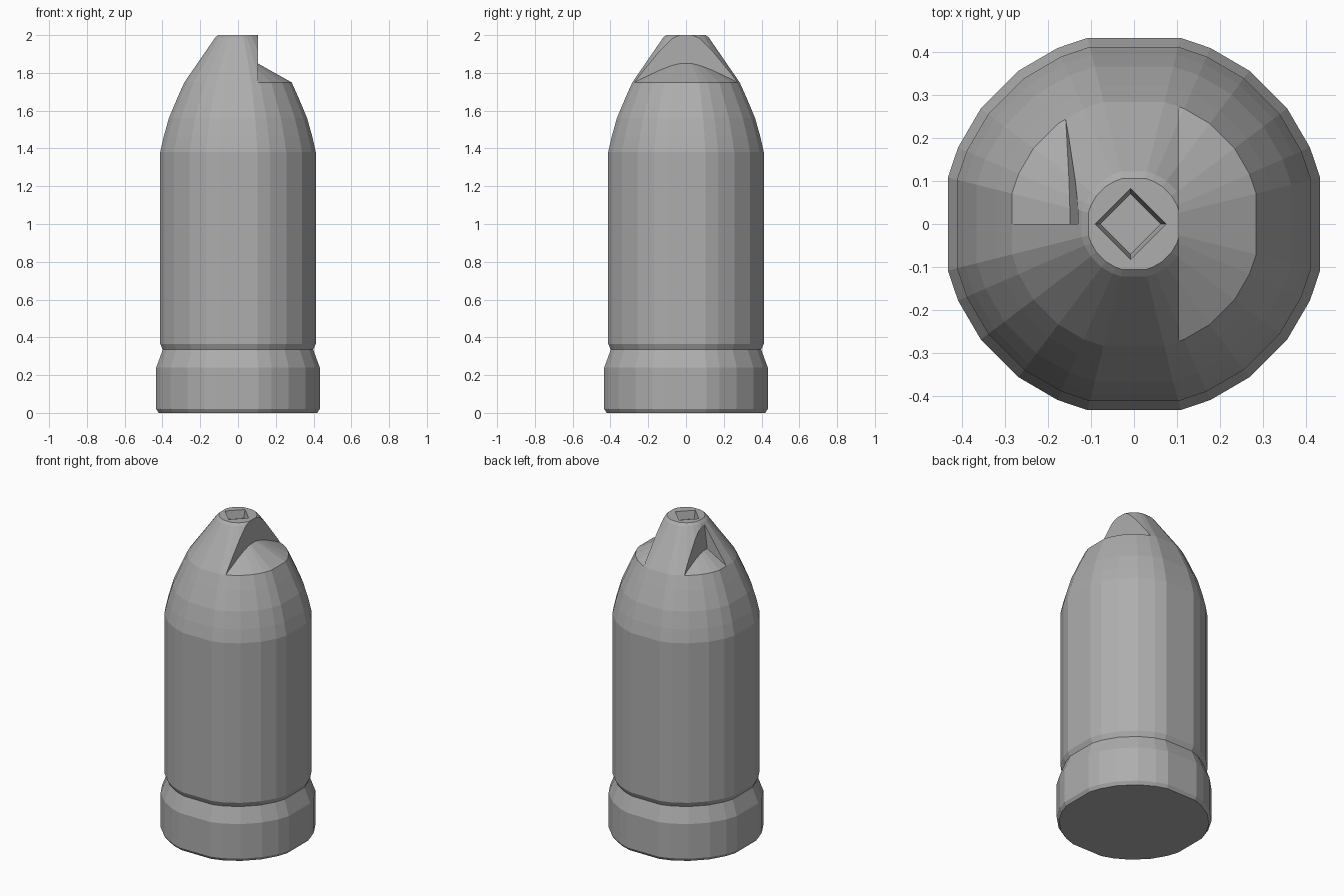
import bpy
import bmesh
from math import cos, sin, radians

cube = bpy.data.objects.get("Cube")
if cube:
    bpy.data.objects.remove(cube, do_unlink=True)

grey = bpy.data.materials.new("plain_grey")
grey.use_nodes = True
colour = (0.42, 0.42, 0.42, 1)
grey.diffuse_color = colour
grey.node_tree.nodes["Principled BSDF"].inputs["Base Color"].default_value = colour

# Uneven facets: a broad flat on each of the four sides
QUARTER = [14, 23.5, 37, 53, 66.5, 76]
ANGLES = [radians(a + 90 * q) for q in range(4) for a in QUARTER]
FLAT = cos(radians(QUARTER[0]))


def finish(name, bm):
    bmesh.ops.recalc_face_normals(bm, faces=bm.faces)
    mesh = bpy.data.meshes.new(name)
    bm.to_mesh(mesh)
    bm.free()
    mesh.materials.append(grey)
    obj = bpy.data.objects.new(name, mesh)
    bpy.context.collection.objects.link(obj)
    return obj


def lathe(name, profile):
    """Turn (half width, height) pairs into a closed faceted solid."""
    bm = bmesh.new()
    rings = [[bm.verts.new((w / FLAT * cos(a), w / FLAT * sin(a), z)) for a in ANGLES]
             for w, z in profile]
    n = len(ANGLES)
    for low, high in zip(rings, rings[1:]):
        for i in range(n):
            j = (i + 1) % n
            bm.faces.new((low[i], low[j], high[j], high[i]))
    bm.faces.new(rings[0][::-1])
    bm.faces.new(rings[-1])
    return finish(name, bm)


def box(name, low, high, lean=0.0):
    """Box between two corners; its +x side can lean with height."""
    bm = bmesh.new()
    bmesh.ops.create_cube(bm, size=1)
    for v in bm.verts:
        v.co = [h if c > 0 else l for c, l, h in zip(v.co, low, high)]
        if v.co.x == high[0] or abs(v.co.x - high[0]) < 1e-5:
            v.co.x += lean * (v.co.z - 1.82)
    return finish(name, bm)


def cut(obj, cutter):
    cutter.hide_render = True
    mod = obj.modifiers.new("cut", 'BOOLEAN')
    mod.operation = 'DIFFERENCE'
    mod.solver = 'EXACT'
    mod.object = cutter
    bpy.context.view_layer.objects.active = obj
    bpy.ops.object.modifier_apply(modifier=mod.name)
    bpy.data.objects.remove(cutter, do_unlink=True)


# Body: wide base band, groove, straight wall, rounded shoulder, shallow cone
lathe("shell_body", [
    (0.42, 0), (0.433, 0.02), (0.433, 0.24), (0.398, 0.335), (0.412, 0.365),
    (0.412, 1.38), (0.394, 1.46), (0.366, 1.56), (0.32, 1.67),
    (0.284, 1.75), (0.105, 1.85), (0.05, 1.87)])

# Nose cone with a small rim bevel
nose = lathe("nose_cone", [
    (0.2, 1.72), (0.284, 1.75), (0.122, 1.985), (0.106, 2.0)])

# Notches: full width on the left, a quarter at the right rear
cut(nose, box("left_notch", (0.105, -0.5, 1.6), (0.5, 0.5, 2.1)))
cut(nose, box("right_notch", (-0.5, 0, 1.6), (-0.15, 0.5, 2.1), lean=0.13))

# Diamond socket in the tip
bm = bmesh.new()
bmesh.ops.create_cone(bm, cap_ends=True, segments=4, radius1=0.07, radius2=0.095, depth=0.1)
bmesh.ops.translate(bm, verts=bm.verts, vec=(-0.008, 0, 2.0))
cut(nose, finish("tip_socket", bm))
